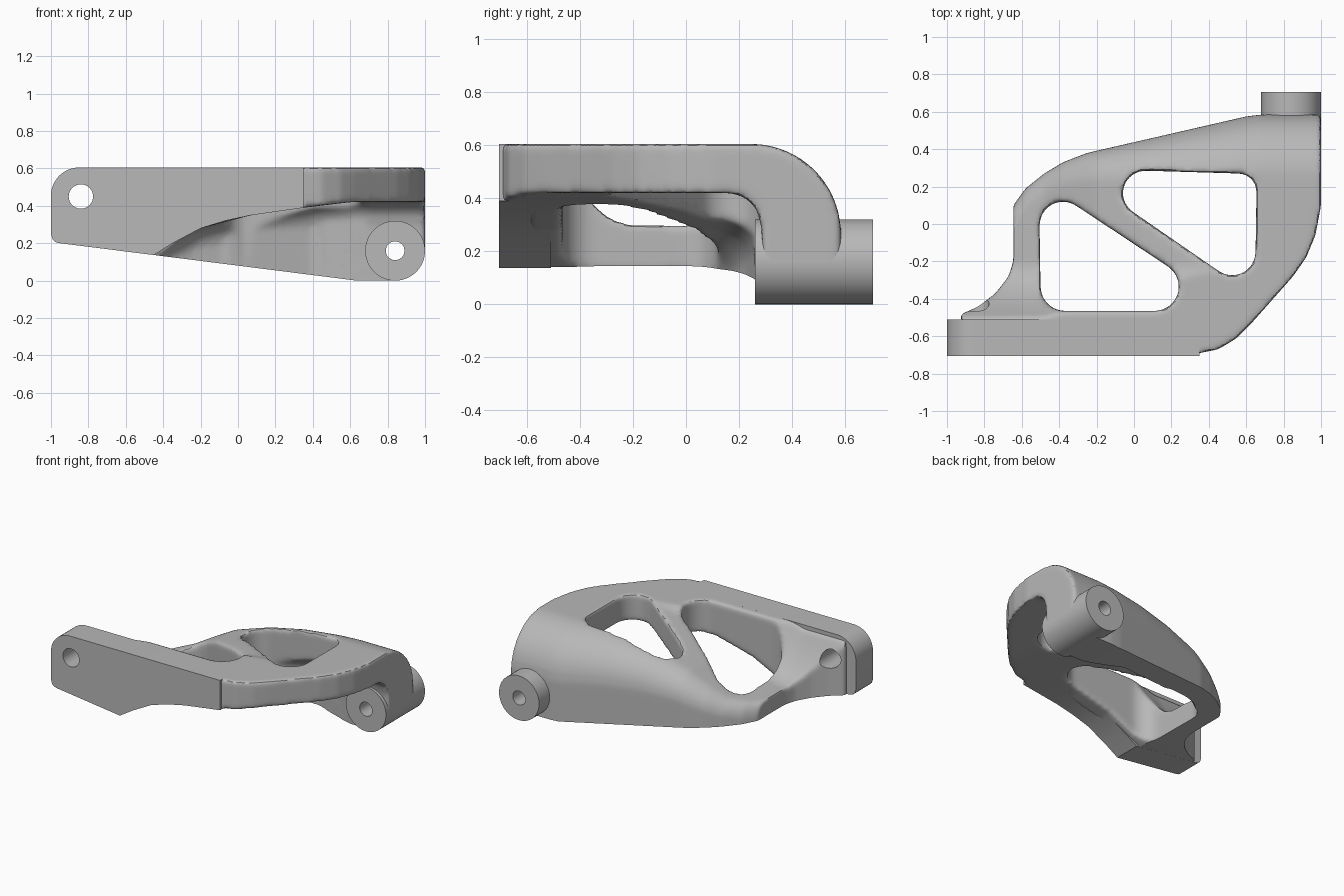
import bpy, bmesh
from math import sin, cos, pi, sqrt, radians
from mathutils import Vector, geometry

cube = bpy.data.objects.get("Cube")
if cube:
    bpy.data.objects.remove(cube, do_unlink=True)

grey = bpy.data.materials.new("cast grey")
grey.use_nodes = True
grey.diffuse_color = (0.48, 0.48, 0.48, 1)
for node in grey.node_tree.nodes:
    if node.type == 'BSDF_PRINCIPLED':
        node.inputs["Base Color"].default_value = grey.diffuse_color
        node.inputs["Roughness"].default_value = 0.6


def finish(name, bm):
    bmesh.ops.recalc_face_normals(bm, faces=bm.faces[:])
    mesh = bpy.data.meshes.new(name)
    bm.to_mesh(mesh)
    bm.free()
    ob = bpy.data.objects.new(name, mesh)
    bpy.context.collection.objects.link(ob)
    mesh.materials.append(grey)
    return ob


def prism(name, pts, axis, lo, hi):
    """Extrude a 2D outline along z (plan) or y (elevation)."""
    bm = bmesh.new()

    def place(p, h):
        return (p[0], p[1], h) if axis == 'z' else (p[0], h, p[1])
    a = [bm.verts.new(place(p, lo)) for p in pts]
    b = [bm.verts.new(place(p, hi)) for p in pts]
    bm.faces.new(a)
    bm.faces.new(b)
    for i in range(len(pts)):
        j = (i + 1) % len(pts)
        bm.faces.new((a[i], a[j], b[j], b[i]))
    return finish(name, bm)


def circle(x, y, r, n=48):
    return [(x + r * cos(2 * pi * i / n), y + r * sin(2 * pi * i / n)) for i in range(n)]


def hull(*discs):
    pts = [Vector(p) for d in discs for p in circle(*d)]
    return [pts[i] for i in geometry.convex_hull_2d(pts)]


def apply_modifiers(ob):
    dg = bpy.context.evaluated_depsgraph_get()
    mesh = bpy.data.meshes.new_from_object(ob.evaluated_get(dg))
    ob.modifiers.clear()
    ob.data = mesh


def boolean(ob, cutter, op='DIFFERENCE'):
    mod = ob.modifiers.new("cut", 'BOOLEAN')
    mod.operation = op
    mod.solver = 'MANIFOLD'
    mod.object = cutter
    apply_modifiers(ob)
    bpy.data.objects.remove(cutter, do_unlink=True)


def lerp(table, x):
    if x <= table[0][0]:
        return table[0][1]
    for (x0, y0), (x1, y1) in zip(table, table[1:]):
        if x <= x1:
            return y0 + (y1 - y0) * (x - x0) / (x1 - x0)
    return table[-1][1]


# Curves that shape the shell: back edge, crown, underside, wall
BACK = [(-0.645, 0.1), (-0.58, 0.19), (-0.48, 0.27), (-0.38, 0.33), (-0.25, 0.38),
        (0.6, 0.575), (0.68, 0.585), (1, 0.585)]
CROWN = [(-0.6, 0.28), (-0.48, 0.31), (-0.2, 0.46), (0.05, 0.54), (0.3, 0.585), (0.55, 0.605)]
UNDER = [(-0.6, 0.08), (-0.48, 0.14), (-0.2, 0.28), (0.07, 0.35), (0.35, 0.39), (0.6, 0.42)]
WALL = [(-0.6, 0.14), (0.4, 0.17), (0.7, 0.3)]
ROLL = [(-0.5, 0.1), (0.1, 0.24), (0.6, 0.34)]


def rollover(d, r):
    """Drop of a quarter-round edge at distance d from its rim."""
    k = r - min(max(d, 0), r)
    return r - sqrt(max(r * r - k * k, 0))


def top_z(x, y, d):
    u = min(max((-0.2 - y) / 0.3, 0), 1)
    return min(0.605, lerp(CROWN, x) + 0.3 * u * u) - rollover(d, lerp(ROLL, x))


def under_z(x, d):
    inner = d - lerp(WALL, x)
    return -0.2 if inner < 0 else lerp(UNDER, x) - rollover(inner, 0.13)


# Curved shell
NX, NY = 110, 100
bm = bmesh.new()
top, low = {}, {}
for i in range(NX + 1):
    x = -1.1 + 2.2 * i / NX
    for j in range(NY + 1):
        d = -0.1 + 1.6 * j / NY
        y = lerp(BACK, x) - d
        top[i, j] = bm.verts.new((x, y, top_z(x, y, d)))
        low[i, j] = bm.verts.new((x, y, under_z(x, d)))
for i in range(NX):
    for j in range(NY):
        ring = [(i, j), (i + 1, j), (i + 1, j + 1), (i, j + 1)]
        bm.faces.new([top[k] for k in ring])
        bm.faces.new([low[k] for k in reversed(ring)])
rim = [(i, 0) for i in range(NX)] + [(NX, j) for j in range(NY)]
rim += [(i, NY) for i in range(NX, 0, -1)] + [(0, j) for j in range(NY, 0, -1)]
for p, q in zip(rim, rim[1:] + rim[:1]):
    bm.faces.new((top[p], low[p], low[q], top[q]))
shell = finish("truss_shell", bm)

# Plan outline and the two windows
outline = [(-0.9, -0.6), (-0.93, -0.485), (-0.83, -0.44), (-0.74, -0.37), (-0.67, -0.28),
           (-0.645, -0.2)] + BACK + [(1, 0.1), (0.97, -0.06), (0.92, -0.18), (0.85, -0.28),
           (0.62, -0.54), (0.55, -0.61), (0.45, -0.67), (0.3, -0.7), (0.2, -0.7), (0.1, -0.6)]
boolean(shell, prism("plan", outline, 'z', -0.5, 1), 'INTERSECT')
windows = [hull((-0.38, -0.005, 0.125), (-0.37, -0.335, 0.13), (0.11, -0.335, 0.13)),
           hull((0.06, 0.165, 0.12), (0.56, 0.175, 0.095), (0.525, -0.15, 0.125))]
for w in windows:
    boolean(shell, prism("window", w, 'z', -0.6, 1.1))

# Soften the cast edges
remesh = shell.modifiers.new("remesh", 'REMESH')
remesh.mode = 'VOXEL'
remesh.voxel_size = 0.014
soft = shell.modifiers.new("soften", 'SMOOTH')
soft.factor = 0.5
soft.iterations = 10
apply_modifiers(shell)

# Sloping base cut
base = [(-1.2, 0.232), (0.62, 0.002), (0.84, 0.002), (0.84, 0.16), (1.2, 0.16),
        (1.2, -0.6), (-1.2, -0.6)]
boolean(shell, prism("base_cut", base, 'y', -1, 1))

# Front mounting plate
corner = [(-0.85 - 0.15 * sin(a * pi / 24), 0.455 + 0.15 * cos(a * pi / 24)) for a in range(13)]
profile = corner + [(-1, 0.25), (-0.99, 0.22), (-0.975, 0.206), (-0.95, 0.2), (-0.45, 0.137),
                    (-0.35, 0.2), (-0.2, 0.28), (-0.07, 0.32), (0.07, 0.35), (0.35, 0.39),
                    (0.35, 0.605)]
plate = prism("front_plate", profile, 'y', -0.705, -0.51)

# Pivot boss
boss = prism("pivot_boss", circle(0.84, 0.16, 0.16, 64), 'y', 0.26, 0.705)

# Bolt holes
for parts, hole in (((plate, shell), (-0.84, 0.45, 0.065)), ((boss, shell), (0.84, 0.16, 0.05))):
    for part in parts:
        boolean(part, prism("hole", circle(*hole), 'y', -0.9 if hole[0] < 0 else 0, -0.3 if hole[0] < 0 else 0.9))

bpy.ops.object.select_all(action='DESELECT')
for ob in (shell, plate, boss):
    ob.data.materials.clear()
    ob.data.materials.append(grey)
    ob.select_set(True)
bpy.context.view_layer.objects.active = shell
bpy.ops.object.shade_smooth_by_angle(angle=radians(35))
